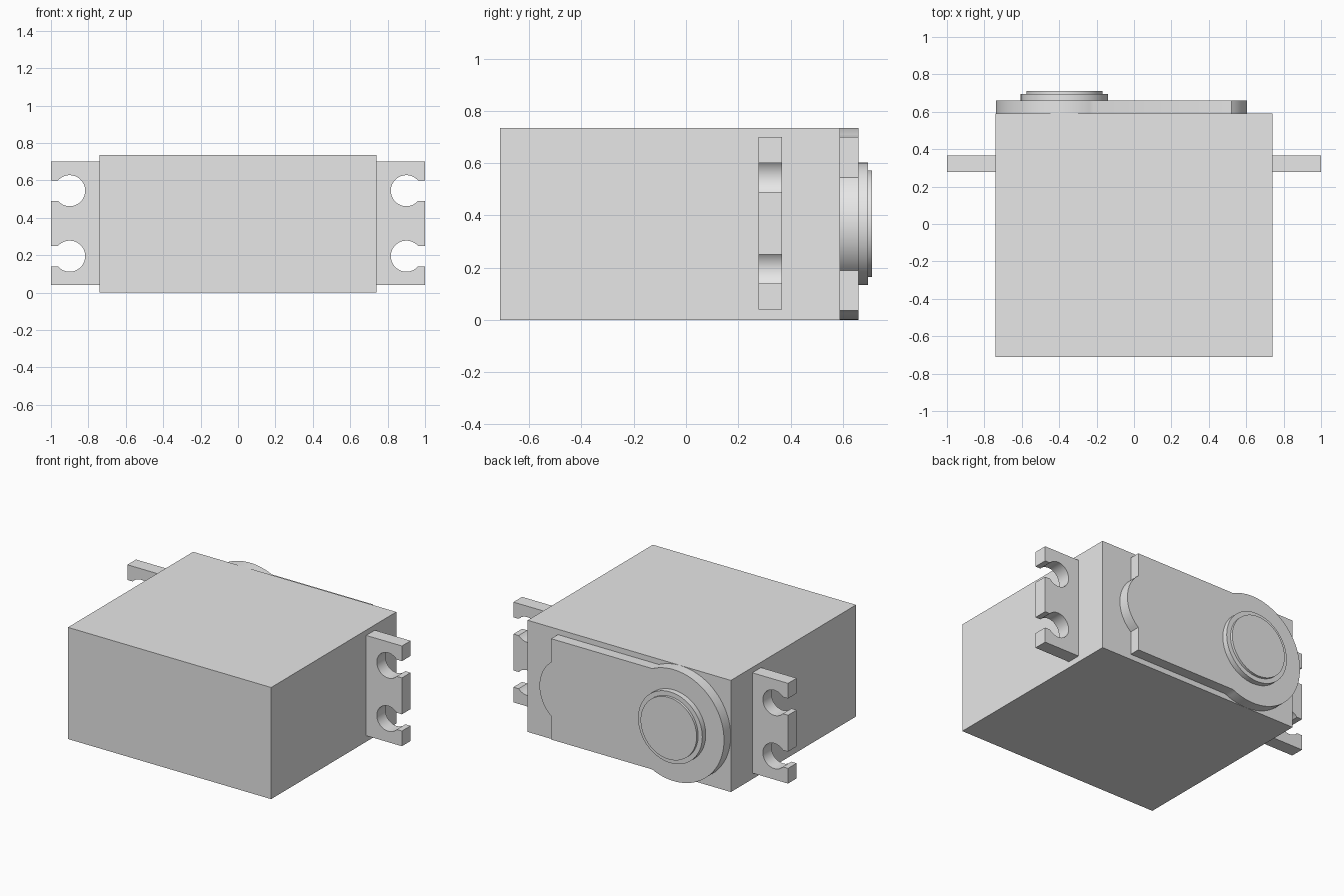
import bpy, bmesh
from math import sin, cos, asin, pi, radians

cube = bpy.data.objects.get("Cube")
if cube:
    bpy.data.objects.remove(cube, do_unlink=True)

grey = bpy.data.materials.new("light_grey_plastic")
grey.use_nodes = True
grey.diffuse_color = (0.8, 0.8, 0.8, 1)
grey.node_tree.nodes["Principled BSDF"].inputs["Base Color"].default_value = (0.8, 0.8, 0.8, 1)

MID = 0.3675      # mid height of the case
SHAFT_X = -0.372  # centre of the output shaft


def arc(cx, cz, r, a0, a1, n=32):
    return [(cx + r * cos(a0 + (a1 - a0) * i / n),
             cz + r * sin(a0 + (a1 - a0) * i / n)) for i in range(n + 1)]


def prism(name, outline, y0, y1):
    """Extrude an x-z outline from y0 to y1."""
    bm = bmesh.new()
    face = bm.faces.new([bm.verts.new((x, y0, z)) for x, z in outline])
    new = bmesh.ops.extrude_face_region(bm, geom=[face])["geom"]
    bmesh.ops.translate(bm, vec=(0, y1 - y0, 0),
                        verts=[v for v in new if isinstance(v, bmesh.types.BMVert)])
    bmesh.ops.recalc_face_normals(bm, faces=bm.faces)
    mesh = bpy.data.meshes.new(name)
    bm.to_mesh(mesh)
    bm.free()
    mesh.materials.append(grey)
    obj = bpy.data.objects.new(name, mesh)
    bpy.context.collection.objects.link(obj)
    bpy.ops.object.select_all(action="DESELECT")
    obj.select_set(True)
    bpy.context.view_layer.objects.active = obj
    bpy.ops.object.shade_smooth_by_angle(angle=radians(30))
    return obj


def disc(name, r, y0, y1):
    return prism(name, arc(SHAFT_X, MID, r, 0, 2 * pi, 64)[:-1], y0, y1)


# Case
prism("case", [(-0.74, 0), (0.74, 0), (0.74, 0.735), (-0.74, 0.735)], -0.712, 0.59)

# Mounting ears with two open keyhole slots each
HOLE_R, SLOT = 0.083, 0.055
a = asin(SLOT / HOLE_R)
ear = [(0.74, 0.04), (1, 0.04)]
for cz in (0.195, 0.545):
    ear += [(1, cz - SLOT)] + arc(0.9, cz, HOLE_R, 2 * pi - a, a) + [(1, cz + SLOT)]
ear += [(1, 0.70), (0.74, 0.70)]
prism("left_mounting_ear", ear, 0.277, 0.367)
prism("right_mounting_ear", [(-x, z) for x, z in ear], 0.277, 0.367)

# Raised gear cover: round end, straight middle and a shallow bump
R, HALF = 0.367, 0.332
b = asin(HALF / R)
BUMP_R, CHORD = 0.229, 0.178
c = asin(CHORD / BUMP_R)
cover = arc(SHAFT_X, MID, R, b, 2 * pi - b, 56)
cover += [(0.52, MID - HALF)] + arc(0.376, MID, BUMP_R, -c, c, 20) + [(0.52, MID + HALF)]
prism("gear_cover", cover, 0.59, 0.66)

# Output shaft boss
disc("shaft_collar", 0.234, 0.66, 0.696)
disc("shaft_cap", 0.204, 0.696, 0.712)
